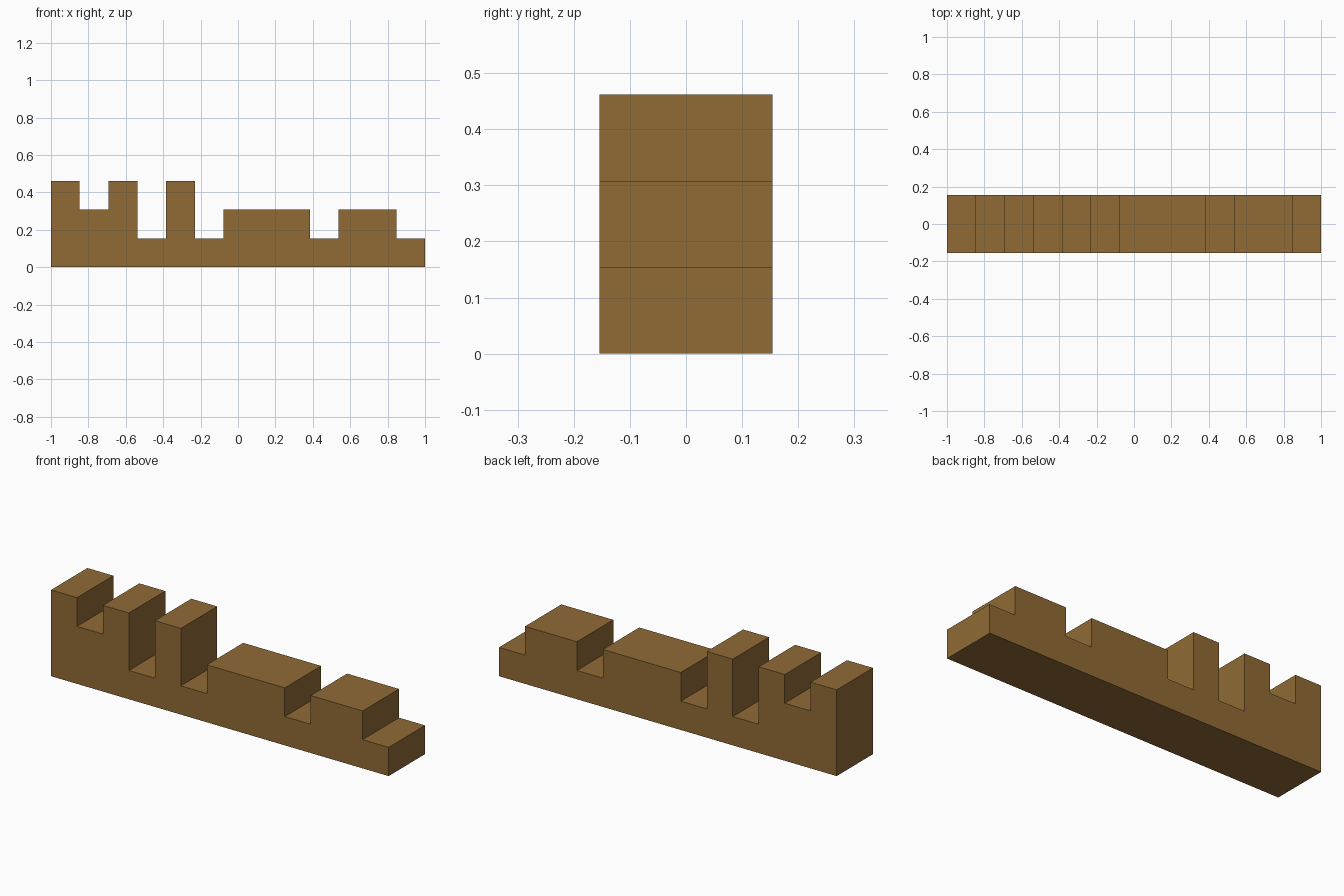
import bpy
import bmesh

cube = bpy.data.objects.get("Cube")
if cube:
    bpy.data.objects.remove(cube, do_unlink=True)

# One flat brown
wood = bpy.data.materials.new("warm brown")
wood.use_nodes = True
color = (0.28, 0.147, 0.036, 1.0)
wood.diffuse_color = color
bsdf = next(n for n in wood.node_tree.nodes if n.type == 'BSDF_PRINCIPLED')
bsdf.inputs["Base Color"].default_value = color
bsdf.inputs["Roughness"].default_value = 0.8

# Steps along x as (width, height), in whole units
steps = [(1, 3), (1, 2), (1, 3), (1, 1), (1, 3), (1, 1), (3, 2), (1, 1), (2, 2), (1, 1)]
length = sum(width for width, _ in steps)
unit = 2 / length
depth = 2 * unit

# Stepped outline
outline = [(-1, 0)]
x = -1
for width, height in steps:
    outline.append((x, height * unit))
    x += width * unit
    outline.append((x, height * unit))
outline.append((1, 0))

# Extrude the outline from front to back
bm = bmesh.new()
front = bm.faces.new([bm.verts.new((px, -depth / 2, pz)) for px, pz in outline])
extruded = bmesh.ops.extrude_face_region(bm, geom=[front], use_keep_orig=True)
back_verts = [g for g in extruded["geom"] if isinstance(g, bmesh.types.BMVert)]
bmesh.ops.translate(bm, verts=back_verts, vec=(0, depth, 0))
bmesh.ops.recalc_face_normals(bm, faces=bm.faces)

mesh = bpy.data.meshes.new("stepped_block")
bm.to_mesh(mesh)
bm.free()
mesh.materials.append(wood)
block = bpy.data.objects.new("stepped_block", mesh)
bpy.context.collection.objects.link(block)
